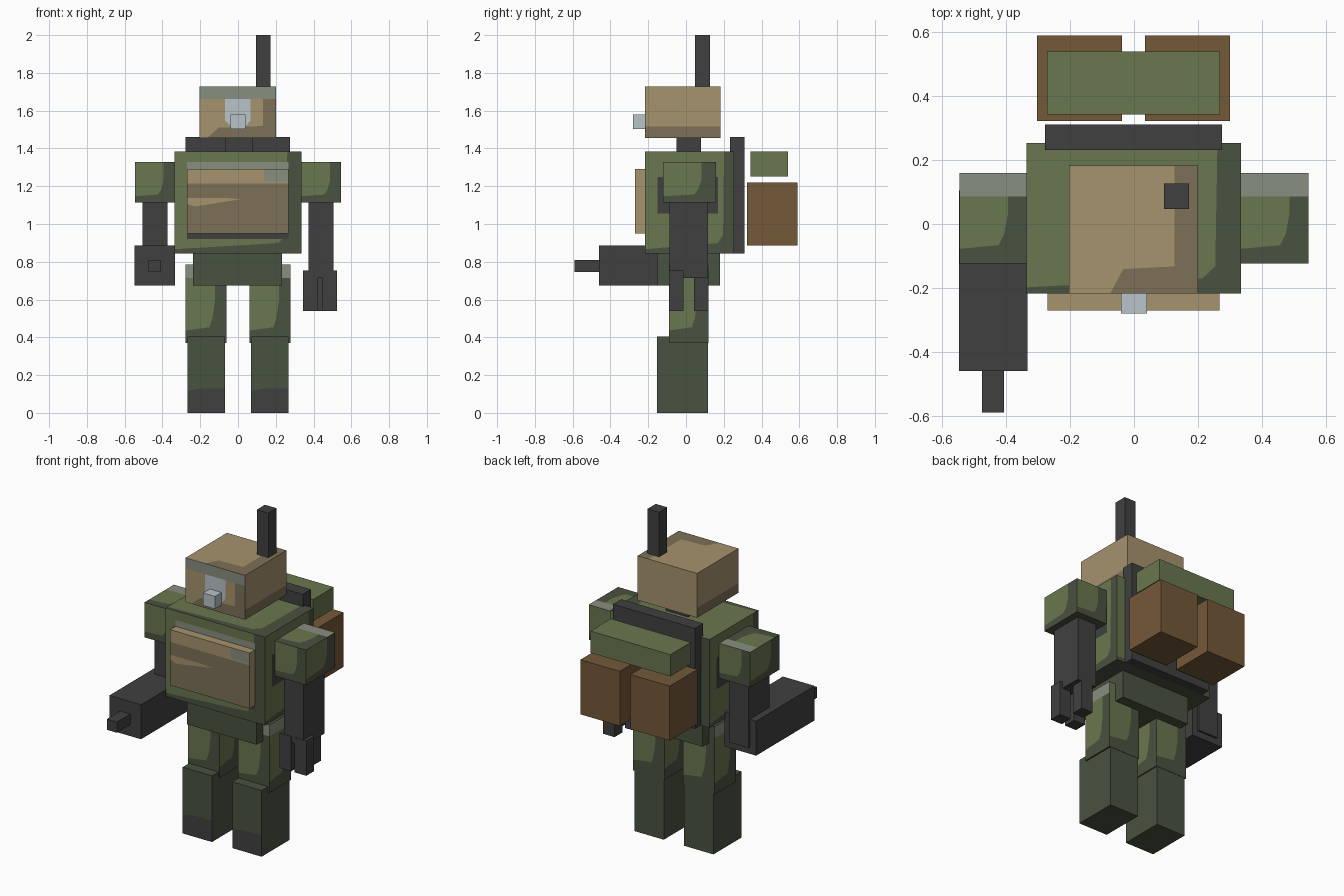
import bpy, bmesh
from mathutils import Vector

old = bpy.data.objects.get("Cube")
if old:
    bpy.data.objects.remove(old, do_unlink=True)


def make_material(name, rgb):
    linear = [((c / 255 + 0.055) / 1.055) ** 2.4 for c in rgb] + [1.0]
    mat = bpy.data.materials.new(name)
    mat.use_nodes = True
    mat.diffuse_color = linear
    bsdf = next(n for n in mat.node_tree.nodes if n.type == 'BSDF_PRINCIPLED')
    bsdf.inputs["Base Color"].default_value = linear
    bsdf.inputs["Roughness"].default_value = 0.8
    return mat


GREEN = make_material("olive green", (105, 119, 78))
DARK_GREEN = make_material("dark green", (73, 82, 64))
TAN = make_material("tan", (166, 147, 110))
DARK_TAN = make_material("dark tan", (125, 112, 86))
CHARCOAL = make_material("charcoal", (64, 64, 65))
GREY = make_material("grey green", (137, 142, 128))
PALE = make_material("pale blue grey", (184, 196, 201))
BROWN = make_material("leather brown", (116, 88, 57))

# Outward direction, rightward direction and upward direction of each box side
X, Y, Z = Vector((1, 0, 0)), Vector((0, 1, 0)), Vector((0, 0, 1))
SIDES = {"front": (-Y, X, Z), "back": (Y, -X, Z), "left": (X, Y, Z),
         "right": (-X, -Y, Z), "top": (Z, X, Y), "bottom": (-Z, X, -Y)}
WALLS = ("front", "back", "left", "right")


def box(name, x, y, z, mat):
    """Box from three (low, high) ranges."""
    size = Vector([b - a for a, b in (x, y, z)])
    mesh = bpy.data.meshes.new(name)
    bm = bmesh.new()
    bmesh.ops.create_cube(bm, size=1)
    bmesh.ops.scale(bm, vec=size, verts=bm.verts)
    bm.to_mesh(mesh)
    bm.free()
    mesh.materials.append(mat)
    ob = bpy.data.objects.new(name, mesh)
    ob.location = [(a + b) / 2 for a, b in (x, y, z)]
    ob["size"] = size[:]
    bpy.context.collection.objects.link(ob)
    return ob


def paint(ob, sides, outline, mat):
    """Cut a convex counter-clockwise outline (side fractions) and colour it."""
    mesh = ob.data
    if mat.name not in mesh.materials:
        mesh.materials.append(mat)
    slot = mesh.materials.find(mat.name)
    size = Vector(ob["size"])
    bm = bmesh.new()
    bm.from_mesh(mesh)
    for side in sides:
        out, right, up = SIDES[side]
        pts = [(right * (u - 0.5) + up * (v - 0.5)) * size for u, v in outline]
        cuts = []
        for a, b in zip(pts, pts[1:] + pts[:1]):
            cuts.append((a, (b - a).cross(out).normalized()))
        for co, no in cuts:
            bm.normal_update()
            faces = [f for f in bm.faces if f.normal.dot(out) > 0.9]
            edges = {e for f in faces for e in f.edges}
            verts = {v for f in faces for v in f.verts}
            bmesh.ops.bisect_plane(bm, geom=[*faces, *edges, *verts], dist=1e-5,
                                   plane_co=co, plane_no=no)
        bm.normal_update()
        for f in bm.faces:
            middle = f.calc_center_median()
            if f.normal.dot(out) > 0.9 and all((middle - co).dot(no) < 0 for co, no in cuts):
                f.material_index = slot
    bm.to_mesh(mesh)
    bm.free()


def rect(u0, v0, u1, v1):
    return [(u0, v0), (u1, v0), (u1, v1), (u0, v1)]


# Light patch that leaves a dark border at the right and the bottom
PATCH = [(0, .16), (.58, .2), (.66, .32), (.72, .55), (.72, 1), (0, 1)]
WIDE_PATCH = [(0, .04), (.82, .1), (.88, .18), (.89, 1), (0, 1)]

# Torso, its painted flanks and the frame around the chest plate
torso = box("torso", (-.337, .335), (-.217, .253), (.845, 1.385), DARK_GREEN)
paint(torso, WALLS + ("top",), WIDE_PATCH, GREEN)
paint(torso, ("left", "right"), rect(.14, .39, .82, .75), CHARCOAL)
paint(torso, ("front",), rect(.1, .82, .9, .895), GREY)
paint(torso, ("front",), rect(.1, .14, .9, .21), CHARCOAL)
box("pelvis", (-.238, .232), (-.152, .18), (.675, .86), DARK_GREEN)

# Chest plate with stripes
chest = box("chest_plate", (-.27, .267), (-.27, -.215), (.95, 1.29), DARK_TAN)
paint(chest, ("top", "left", "right", "bottom"), rect(0, 0, 1, 1), TAN)
paint(chest, ("front",), rect(0, .78, 1, 1), TAN)
paint(chest, ("front",), [(0, .4), (.08, .42), (.2, .36), (.36, .39), (.84, .39),
                          (.87, .45), (.86, .55), (.4, .55), (0, .6)], TAN)
paint(chest, ("front",), rect(.76, .81, 1, 1), GREY)

# Neck and head
box("neck", (-.07, .08), (-.05, .08), (1.38, 1.46), CHARCOAL)
head = box("head", (-.203, .2), (-.217, .183), (1.456, 1.727), TAN)
paint(head, ("left", "right"), rect(0, 0, 1, .22), DARK_TAN)
paint(head, ("front",), rect(.83, 0, 1, 1), DARK_TAN)
paint(head, ("front",), [(.1, 0), (1, 0), (1, .24), (.25, .2)], DARK_TAN)
paint(head, ("front",), rect(0, .76, 1, 1), GREY)
paint(head, ("front",), [(.33, .34), (.42, .22), (.6, .22), (.67, .34), (.67, .76), (.33, .76)], PALE)
paint(head, ("top",), rect(.82, 0, 1, 1), DARK_TAN)
paint(head, ("top",), [(.32, 0), (1, 0), (1, .22), (.42, .19)], DARK_TAN)
box("nose", (-.04, .04), (-.28, -.21), (1.503, 1.58), PALE)
box("antenna", (.094, .172), (.047, .126), (1.7, 2), CHARCOAL)

# Back frame, bedroll and two pouches
box("back_frame", (-.278, .276), (.232, .311), (.845, 1.46), CHARCOAL)
box("bedroll", (-.272, .269), (.342, .54), (1.252, 1.385), GREEN)
box("right_pouch", (-.303, -.037), (.322, .59), (.886, 1.22), BROWN)
box("left_pouch", (.035, .301), (.322, .59), (.886, 1.22), BROWN)


def mirror(low, high, s):
    return (low, high) if s > 0 else (-high, -low)


# Limbs on both sides
for s, label in ((1, "left"), (-1, "right")):
    shoulder = box(label + "_shoulder", mirror(.335, .546, s), (-.123, .16), (1.113, 1.327), DARK_GREEN)
    paint(shoulder, WALLS + ("top",), PATCH, GREEN)
    paint(shoulder, ("top",), rect(0, .74, 1, 1), GREY)
    box(label + "_forearm", mirror(.373, .505, s), (-.087, .117), (.715, 1.12), CHARCOAL)
    thigh = box(label + "_thigh", mirror(.062, .277, s), (-.09, .118), (.37, .785), DARK_GREEN)
    paint(thigh, WALLS, PATCH, GREEN)
    paint(thigh, ("front", "left", "right"), rect(0, .83, 1, 1), GREY)
    boot = box(label + "_lower_leg", mirror(.069, .267, s), (-.153, .116), (0, .405), DARK_GREEN)
    paint(boot, ("front",), [(0, 0), (1, 0), (1, .37), (.4, .32), (0, .32)], CHARCOAL)

# Left hand with three fingers
for label, x, y in (("inner", .345, -.09), ("outer", .447, -.09), ("rear", .4, .042)):
    box(label + "_finger", (x, x + .078), (y, y + .077), (.54, .753), CHARCOAL)

# Right hand weapon
box("weapon_body", (-.548, -.334), (-.46, .105), (.675, .886), CHARCOAL)
box("weapon_barrel", (-.475, -.407), (-.59, -.45), (.745, .81), CHARCOAL)
